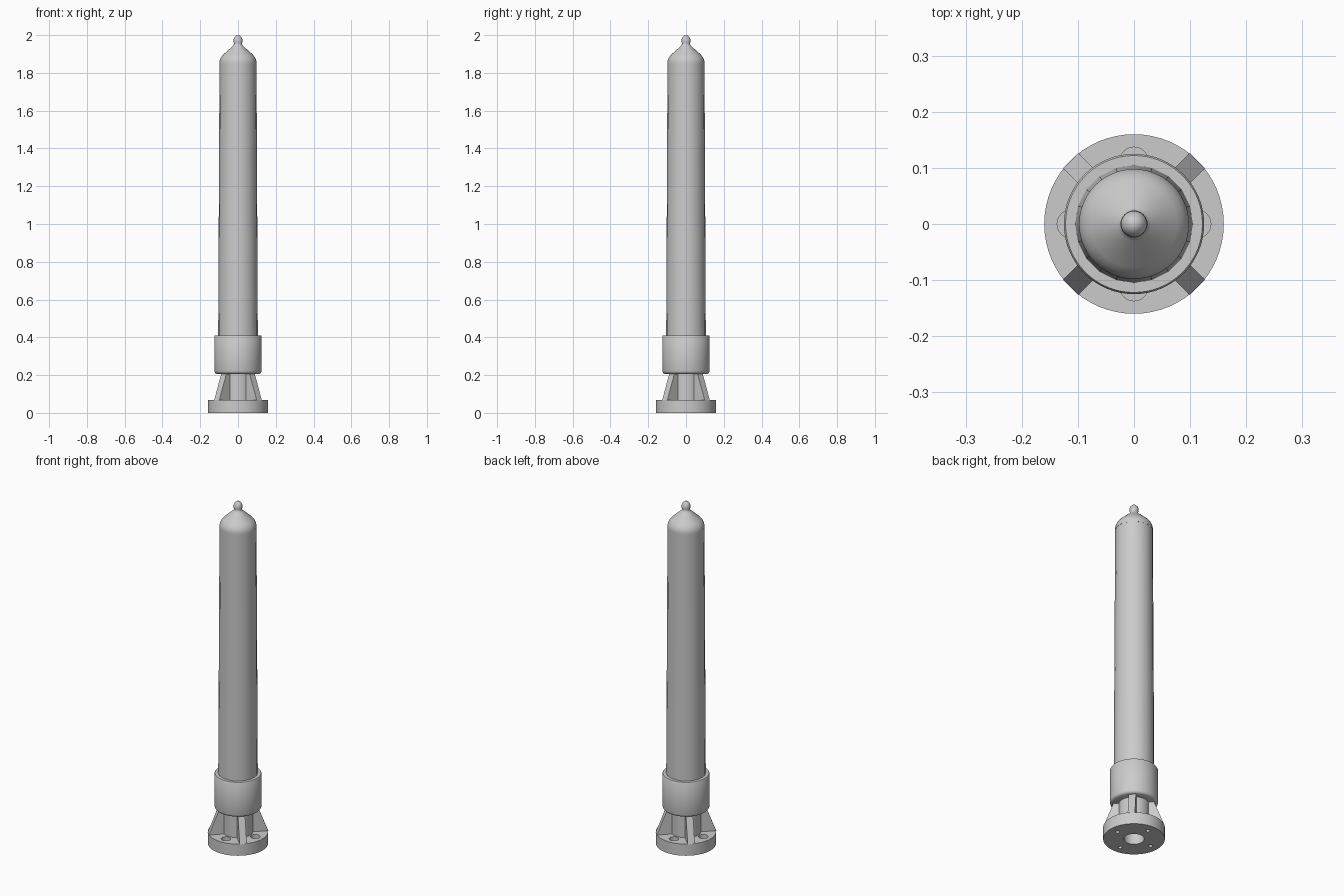
import bpy, bmesh, math
from mathutils import Matrix, Vector

cube = bpy.data.objects.get("Cube")
if cube:
    bpy.data.objects.remove(cube, do_unlink=True)

grey = bpy.data.materials.new("plain_grey")
grey.use_nodes = True
colour = (0.6, 0.6, 0.6, 1)
grey.diffuse_color = colour
grey.node_tree.nodes["Principled BSDF"].inputs["Base Color"].default_value = colour


def finish(name, bm):
    """Turn a bmesh into a named grey object with clean outward normals."""
    bmesh.ops.remove_doubles(bm, verts=bm.verts, dist=1e-5)
    bmesh.ops.recalc_face_normals(bm, faces=bm.faces)
    mesh = bpy.data.meshes.new(name)
    bm.to_mesh(mesh)
    bm.free()
    mesh.materials.append(grey)
    obj = bpy.data.objects.new(name, mesh)
    bpy.context.collection.objects.link(obj)
    return obj


def smooth(obj, degrees=35):
    bpy.ops.object.select_all(action='DESELECT')
    obj.select_set(True)
    bpy.context.view_layer.objects.active = obj
    bpy.ops.object.shade_smooth_by_angle(angle=math.radians(degrees))


def lathe(name, profile, sides=64, closed=False):
    """Revolve (radius, height) points around the z axis."""
    bm = bmesh.new()
    verts = [bm.verts.new((r, 0, z)) for r, z in profile]
    edges = [bm.edges.new(pair) for pair in zip(verts, verts[1:])]
    if closed:
        edges.append(bm.edges.new((verts[-1], verts[0])))
    bmesh.ops.spin(bm, geom=verts + edges, cent=(0, 0, 0), axis=(0, 0, 1),
                   angle=math.tau, steps=sides, use_duplicate=False)
    return finish(name, bm)


# Base flange with a central bore
flange = lathe("base_flange", [(0.053, 0), (0.16, 0), (0.16, 0.068), (0.053, 0.068)],
               closed=True)

# Four counterbored bolt holes cut through the flange
bm = bmesh.new()
step = [(0, -0.02), (0.011, -0.02), (0.011, 0.03), (0.025, 0.03), (0.025, 0.1), (0, 0.1)]
for i in range(4):
    verts = [bm.verts.new((r, 0, z)) for r, z in step]
    edges = [bm.edges.new(pair) for pair in zip(verts, verts[1:])]
    before = set(bm.verts) - set(verts)
    bmesh.ops.spin(bm, geom=verts + edges, cent=(0, 0, 0), axis=(0, 0, 1),
                   angle=math.tau, steps=32)
    angle = i * math.pi / 2
    bmesh.ops.translate(bm, verts=[v for v in bm.verts if v not in before],
                        vec=Vector((math.cos(angle), math.sin(angle), 0)) * 0.112)
cutter = finish("bolt_hole_cutter", bm)
cutter.hide_render = True
cutter.hide_viewport = True
cut = flange.modifiers.new("bolt_holes", 'BOOLEAN')
cut.operation = 'DIFFERENCE'
cut.solver = 'EXACT'
cut.object = cutter
graph = bpy.context.evaluated_depsgraph_get()
drilled = bpy.data.meshes.new_from_object(flange.evaluated_get(graph))
flange.modifiers.clear()
flange.data = drilled
bpy.data.objects.remove(cutter, do_unlink=True)
smooth(flange)

# Hollow core between flange and collar
smooth(lathe("core_tube", [(0.053, 0.06), (0.08, 0.06), (0.08, 0.215), (0.053, 0.215)],
             closed=True))

# Diagonal sloping gussets
bm = bmesh.new()
side = [(0.07, 0.066), (0.16, 0.066), (0.104, 0.212), (0.07, 0.212)]
for i in range(4):
    turn = Matrix.Rotation(math.pi / 4 + i * math.pi / 2, 3, 'Z')
    near, far = ([bm.verts.new(turn @ Vector((r, y, z))) for r, z in side]
                 for y in (-0.019, 0.019))
    bm.faces.new(near)
    bm.faces.new(far)
    for j in range(4):
        k = (j + 1) % 4
        bm.faces.new((near[j], near[k], far[k], far[j]))
finish("gussets", bm)

# Collar with a rounded lower edge
smooth(lathe("collar", [(0, 0.207), (0.113, 0.207), (0.119, 0.21), (0.123, 0.215),
                        (0.125, 0.222), (0.125, 0.406), (0.122, 0.411), (0, 0.411)]))

# Slightly tapered post
smooth(lathe("post", [(0, 0.40), (0.105, 0.40), (0.098, 1.85), (0, 1.85)], sides=20))

# Domed cap with a small rounded tip
smooth(lathe("cap", [(0, 1.845), (0.098, 1.845), (0.098, 1.858), (0.095, 1.872),
                     (0.088, 1.885), (0.077, 1.898), (0.03, 1.94), (0.023, 1.948),
                     (0.021, 1.955), (0.024, 1.965), (0.023, 1.977), (0.018, 1.989),
                     (0.01, 1.997), (0, 2.0)], sides=48), 50)
